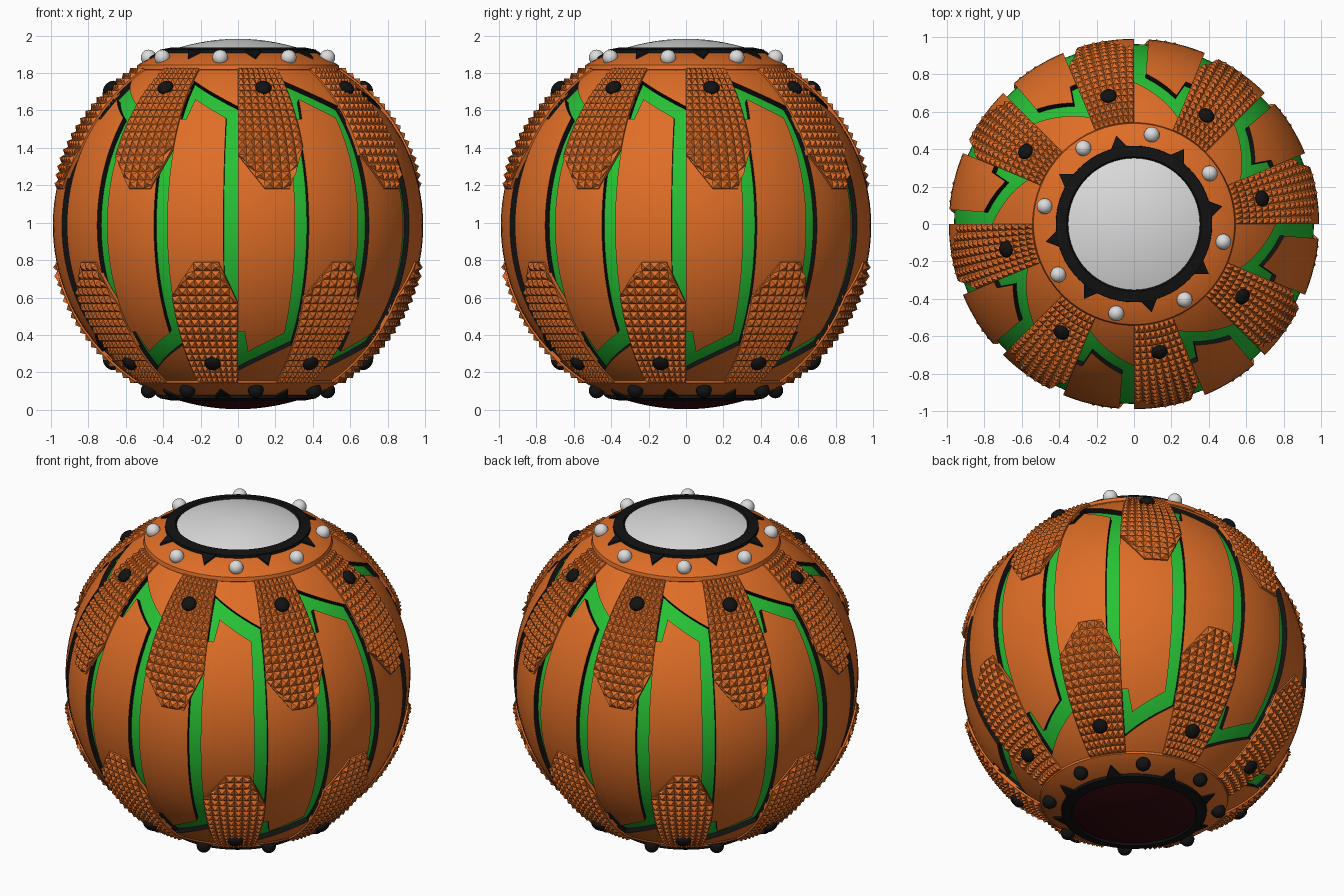
import bpy, bmesh
from math import sin, cos, pi, radians
from mathutils import Matrix, Vector

cube = bpy.data.objects.get("Cube")
if cube:
    bpy.data.objects.remove(cube)

CENTRE, CAP_CENTRE = 0.985, 0.993
R_CORE, R_PANEL, R_PLATE, R_STUD = 0.962, 0.99, 1.0, 1.021
COUNT, STEP, HALF = 8, 45, 22.5


def material(name, r, g, b):
    m = bpy.data.materials.new(name)
    m.use_nodes = True
    m.diffuse_color = (r, g, b, 1)
    bsdf = m.node_tree.nodes["Principled BSDF"]
    bsdf.inputs["Base Color"].default_value = (r, g, b, 1)
    bsdf.inputs["Roughness"].default_value = 0.6
    return m


ORANGE = material("orange", 0.74, 0.155, 0.02)
GREEN = material("green", 0.02, 0.54, 0.035)
BLACK = material("black", 0.006, 0.006, 0.006)
WHITE = material("white", 0.72, 0.72, 0.72)
MAROON = material("dark_maroon", 0.035, 0.003, 0.005)


def pt(theta, elev, r):
    """Point on a sphere; theta is measured from the front towards +x."""
    t, e = radians(theta), radians(elev)
    return Vector((r * cos(e) * sin(t), -r * cos(e) * cos(t), r * sin(e)))


def profile(points, theta):
    """Piecewise linear elevation along theta."""
    for (t0, e0), (t1, e1) in zip(points, points[1:]):
        if theta <= t1 + 1e-6:
            return e0 + (e1 - e0) * (theta - t0) / (t1 - t0)
    return points[-1][1]


def finish(bm, name, mats, height, smooth=True):
    mesh = bpy.data.meshes.new(name)
    bm.to_mesh(mesh)
    for m in mats:
        mesh.materials.append(m)
    ob = bpy.data.objects.new(name, mesh)
    bpy.context.collection.objects.link(ob)
    ob.location.z = height
    if smooth:
        bpy.ops.object.select_all(action='DESELECT')
        ob.select_set(True)
        bpy.context.view_layer.objects.active = ob
        bpy.ops.object.shade_smooth_by_angle(angle=radians(30))
    return ob


def place(bm, name, mats, height, count=COUNT, smooth=True):
    """Repeat a unit round the axis, on top and mirrored below.

    mats holds the material lists of the upper and lower copies."""
    unit = bpy.data.meshes.new("unit")
    bm.to_mesh(unit)
    bm.free()
    for side, slots in zip(("upper", "lower"), mats):
        out = bmesh.new()
        for k in range(count):
            part = unit.copy()
            m = Matrix.Rotation(radians(k * STEP), 4, 'Z')
            if side == "lower":
                m = m @ Matrix.Rotation(radians(-HALF), 4, 'Z') @ Matrix.Diagonal((1, 1, -1, 1))
            part.transform(m)
            out.from_mesh(part)
            bpy.data.meshes.remove(part)
        if side == "lower":
            bmesh.ops.reverse_faces(out, faces=out.faces[:])
        z = height if side == "upper" else 2 * height - height
        finish(out, side + "_" + name, slots, z, smooth)
        out.free()
    bpy.data.meshes.remove(unit)


def slab(bm, low, top, r0, r1, rows, wall=0, left=True, right=True):
    """Curved slab between a lower outline and a top elevation."""
    start, end = low[0][0], low[-1][0]
    thetas = {t for t, _ in low}
    n = max(2, round((end - start) / 2.25))
    thetas |= {start + (end - start) * i / n for i in range(n + 1)}
    thetas = sorted(thetas)
    outer, inner = [], []
    for t in thetas:
        lo = profile(low, t)
        es = [lo + (top - lo) * j / rows for j in range(rows + 1)]
        outer.append([bm.verts.new(pt(t, e, r1)) for e in es])
        inner.append([bm.verts.new(pt(t, e, r0)) for e in es])

    def side(a, b, c, d):
        bm.faces.new((a, b, c, d)).material_index = wall

    for i in range(len(thetas) - 1):
        a, b = outer[i], outer[i + 1]
        for j in range(rows):
            bm.faces.new((a[j], b[j], b[j + 1], a[j + 1]))
        side(inner[i][0], inner[i + 1][0], b[0], a[0])
        side(a[-1], b[-1], inner[i + 1][-1], inner[i][-1])
    for j in range(rows):
        if left:
            side(inner[0][j], outer[0][j], outer[0][j + 1], inner[0][j + 1])
        if right:
            side(outer[-1][j], inner[-1][j], inner[-1][j + 1], outer[-1][j + 1])


def lathe(bm, points, segments=64):
    """Revolve an (r, z) profile, listed from the outside in."""
    rings = []
    for r, z in points:
        if r == 0:
            rings.append([bm.verts.new((0, 0, z))] * segments)
        else:
            rings.append([bm.verts.new((r * cos(a), r * sin(a), z)) for a in
                          (2 * pi * i / segments for i in range(segments))])
    for p, q in zip(rings, rings[1:]):
        for i in range(segments):
            j = (i + 1) % segments
            loop = (p[i], p[j], q[j], q[i]) if q[i] != q[j] else (p[i], p[j], q[i])
            bm.faces.new(loop)


# Green inner core
bm = bmesh.new()
bmesh.ops.create_uvsphere(bm, u_segments=96, v_segments=48, radius=R_CORE)
bmesh.ops.delete(bm, geom=[v for v in bm.verts if abs(v.co.z) > 0.9], context='VERTS')
finish(bm, "inner_core", [GREEN], CENTRE)
bm.free()

# Interlocking shell panels: long finger, shoulder, and cap between fingers
bm = bmesh.new()
finger = [(0, -35.2), (2.5, -35.2), (4.2, -43), (18, -35.5)]
slab(bm, finger, 60, R_CORE - 0.01, R_PANEL, 36, 1)
slab(bm, [(18, 22.9), (HALF, 28)], 60, R_CORE - 0.01, R_PANEL, 14, 1, left=False)
slab(bm, [(HALF, 51.5), (STEP, 40)], 60, R_CORE - 0.01, R_PANEL, 8, 1, left=False, right=False)
place(bm, "shell_panels", ([ORANGE, BLACK],) * 2, CENTRE)

# Studded grip plates
bm = bmesh.new()
outline = [(0, 22.3), (8.5, 11.4), (16.4, 11.4), (HALF, 24.8)]
PLATE_TOP, COLS, ROWS = 57, 8, 17
slab(bm, outline, PLATE_TOP, R_PANEL - 0.01, R_PLATE, 16)
dt, de = HALF / COLS, (PLATE_TOP - 11.4) / ROWS
for c in range(COLS):
    for r in range(ROWS):
        t, e = c * dt, 11.4 + r * de
        if e + de * 0.6 < profile(outline, t + dt / 2):
            continue
        corners = [(t, e), (t + dt, e), (t + dt, e + de), (t, e + de)]
        base = [bm.verts.new(pt(a, max(b, profile(outline, a)), R_PLATE + 0.001)) for a, b in corners]
        tip = bm.verts.new(pt(t + dt / 2, e + de / 2, R_STUD))
        for i in range(4):
            bm.faces.new((base[i], base[(i + 1) % 4], tip))
place(bm, "grip_plates", ([ORANGE],) * 2, CENTRE, smooth=False)

# Black buttons on the plates
bm = bmesh.new()
spot = pt(HALF / 2, 46.6, 1.016)
turn = spot.to_track_quat('Z', 'Y').to_matrix().to_4x4()
bmesh.ops.create_uvsphere(bm, u_segments=20, v_segments=12, radius=0.044,
                          matrix=Matrix.Translation(spot) @ turn @ Matrix.Diagonal((1, 1, 0.6, 1)))
place(bm, "plate_buttons", ([BLACK],) * 2, CENTRE)

# Orange collar
bm = bmesh.new()
lathe(bm, [(0.50, 0.79), (0.543, 0.825), (0.538, 0.85), (0.42, 0.915), (0.3, 0.92)])
place(bm, "collar", ([ORANGE],) * 2, CAP_CENTRE, count=1)

# Black spiked ring
bm = bmesh.new()
lathe(bm, [(0.42, 0.89), (0.417, 0.932), (0.36, 0.943), (0.345, 0.92)])
place(bm, "spiked_ring", ([BLACK],) * 2, CAP_CENTRE, count=1)
bm = bmesh.new()
turn = Matrix.Rotation(radians(HALF / 2), 4, 'Z')
spike = [(-0.05, -0.405, 0.932), (0.05, -0.405, 0.932), (0, -0.482, 0.893)]
upper = [bm.verts.new(turn @ Vector(p)) for p in spike]
lower = [bm.verts.new(turn @ Vector((x, y, z - 0.04))) for x, y, z in spike]
bm.faces.new(upper)
bm.faces.new(lower)
for i in range(3):
    j = (i + 1) % 3
    bm.faces.new((upper[i], upper[j], lower[j], lower[i]))
bmesh.ops.recalc_face_normals(bm, faces=bm.faces[:])
place(bm, "ring_spikes", ([BLACK],) * 2, CAP_CENTRE, smooth=False)

# Domed lens in each ring
bm = bmesh.new()
dome = [(0.352 * cos(a), 0.932 + 0.058 * sin(a)) for a in (pi / 2 * i / 10 for i in range(10))]
lathe(bm, [(r, 0.932 + 0.058 * (1 - (r / 0.352) ** 2)) for r, _ in dome] + [(0, 0.99)])
place(bm, "lens", ([WHITE], [MAROON]), CAP_CENTRE, count=1)

# Round knobs on the collars
bm = bmesh.new()
knob = Matrix.Rotation(radians(-HALF / 2), 4, 'Z') @ Matrix.Translation((0, -0.487, 0.89))
bmesh.ops.create_uvsphere(bm, u_segments=20, v_segments=12, radius=0.042, matrix=knob)
place(bm, "collar_knobs", ([WHITE], [BLACK]), CAP_CENTRE)
